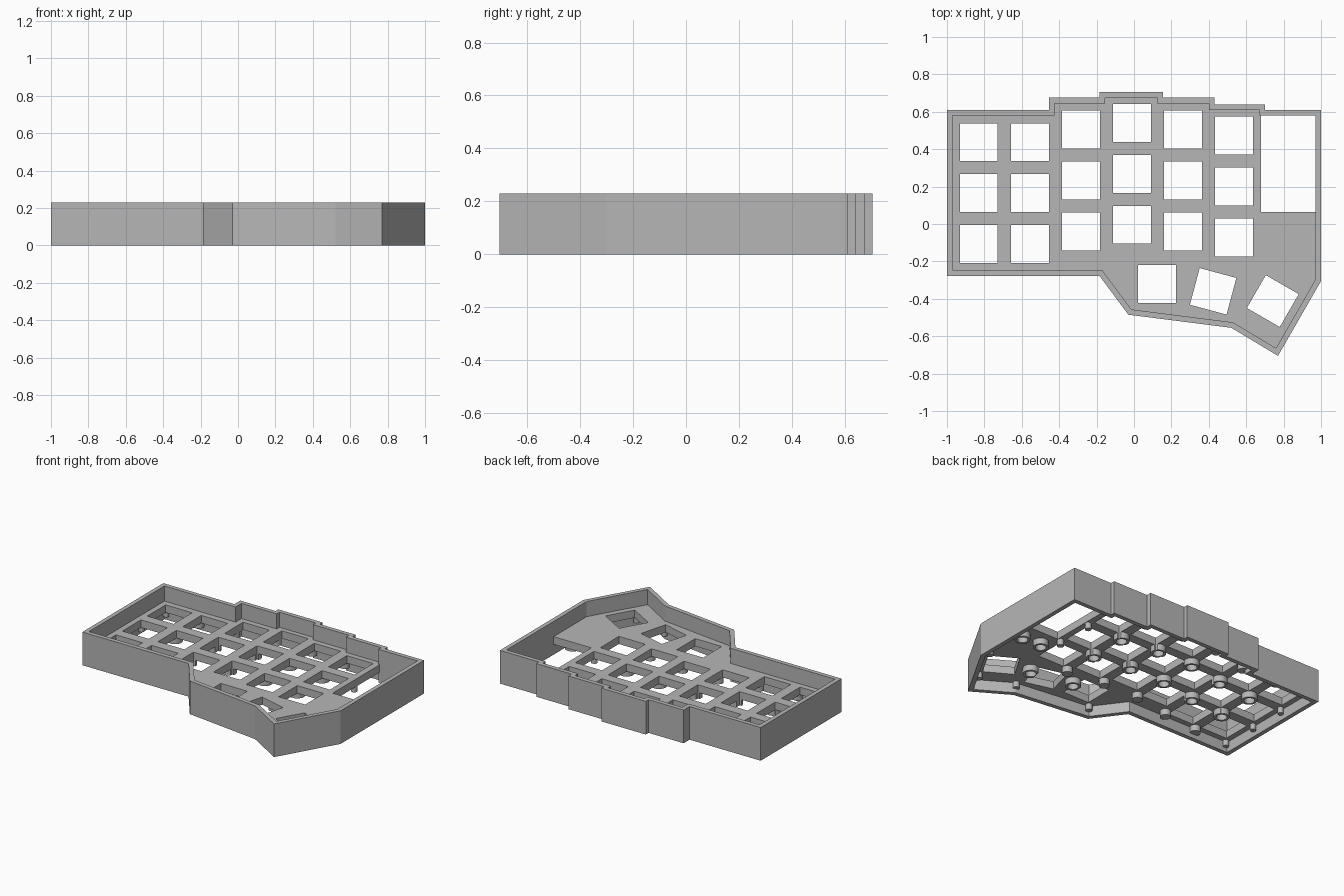
import bpy
import bmesh
from math import cos, sin, pi, radians
from mathutils import Vector, Matrix

if "Cube" in bpy.data.objects:
    bpy.data.objects.remove(bpy.data.objects["Cube"], do_unlink=True)

HEIGHT, PLATE_TOP, PLATE_LOW, POST_LOW = 0.23, 0.125, 0.072, 0.03
WALL, HOLE, PITCH = 0.03, 0.203, 0.272

grey = bpy.data.materials.new("plain grey")
grey.use_nodes = True
grey.diffuse_color = (0.47, 0.47, 0.47, 1)
grey.node_tree.nodes["Principled BSDF"].inputs["Base Color"].default_value = grey.diffuse_color


def add_ring(bm, outer, inner, z0, z1):
    """Closed band between two loops of equal length."""
    rows = [[bm.verts.new((x, y, z)) for x, y in loop]
            for loop, z in ((outer, z0), (outer, z1), (inner, z1), (inner, z0))]
    n = len(outer)
    for r in range(4):
        a, b = rows[r], rows[(r + 1) % 4]
        for i in range(n):
            j = (i + 1) % n
            bm.faces.new((a[i], a[j], b[j], b[i]))


def add_prism(bm, loop, z0, z1):
    low = [bm.verts.new((x, y, z0)) for x, y in loop]
    top = [bm.verts.new((x, y, z1)) for x, y in loop]
    bm.faces.new(low)
    bm.faces.new(top)
    for i in range(len(loop)):
        j = (i + 1) % len(loop)
        bm.faces.new((low[i], low[j], top[j], top[i]))


def finish(name, bm):
    bmesh.ops.recalc_face_normals(bm, faces=bm.faces)
    mesh = bpy.data.meshes.new(name)
    bm.to_mesh(mesh)
    bm.free()
    mesh.materials.append(grey)
    obj = bpy.data.objects.new(name, mesh)
    bpy.context.collection.objects.link(obj)
    return obj


def inset(loop, d):
    """Offset a clockwise outline inwards by d with mitred corners."""
    pts = [Vector(p) for p in loop]
    result = []
    for i, p in enumerate(pts):
        e1 = (p - pts[i - 1]).normalized()
        e2 = (pts[(i + 1) % len(pts)] - p).normalized()
        n1, n2 = Vector((e1.y, -e1.x)), Vector((e2.y, -e2.x))
        result.append(p + (n1 + n2) * d / (1 + n1.dot(n2)))
    return result


def circle(x, y, r, n=24):
    return [(x + r * cos(2 * pi * i / n), y + r * sin(2 * pi * i / n)) for i in range(n)]


def rect(x, y, w, h, degrees=0):
    turn = Matrix.Rotation(radians(degrees), 2)
    return [Vector((x, y)) + turn @ Vector((sx * w / 2, sy * h / 2))
            for sx, sy in ((-1, -1), (1, -1), (1, 1), (-1, 1))]


# Outer wall following the stepped outline
outline = [(-1, .61), (-.455, .61), (-.455, .675), (-.185, .675), (-.185, .705),
           (.155, .705), (.155, .675), (.43, .675), (.43, .64), (.70, .64),
           (.70, .61), (1, .61), (1, -.305), (.77, -.705), (.52, -.555),
           (-.03, -.485), (-.185, -.277), (-1, -.277)]
bm = bmesh.new()
add_ring(bm, outline, inset(outline, WALL), 0, HEIGHT)
finish("case_wall", bm)

# Key columns (x, top row y) and angled thumb keys
columns = [(-.83, .437), (-.557, .437), (-.284, .505), (-.011, .54), (.262, .505), (.535, .472)]
thumbs = [(.123, -.32, 0), (.423, -.36, -15), (.742, -.412, -30)]

bm = bmesh.new()
for x, y in columns:
    for row in range(3):
        add_prism(bm, rect(x, y - row * PITCH, HOLE, HOLE), -.1, .4)
for x, y, angle in thumbs:
    add_prism(bm, rect(x, y, HOLE, HOLE, angle), -.1, .4)
# Large opening in the back corner
add_prism(bm, rect(.8325, .3325, .305, .535), -.1, .4)
cutter = finish("hole_cutter", bm)
cutter.hide_render = True

# Switch plate
bm = bmesh.new()
add_prism(bm, inset(outline, WALL - .002), PLATE_LOW, PLATE_TOP)
plate = finish("switch_plate", bm)

# Hollow standoffs where four holes meet and between the thumb keys
bm = bmesh.new()
spots = []
edge_spots = []
for (xa, ya), (xb, yb) in zip(columns, columns[1:]):
    x, y = (xa + xb) / 2, (ya + yb) / 2
    spots += [(x, y - PITCH * k) for k in (.5, 1.5)]
    edge_spots += [(x, min(ya, yb) + .125), (x, y - PITCH * 2.5 + .015)]
spots += [(.27, -.275), (.575, -.325), (.74, -.03), (.89, -.03)]
for x, y in spots:
    add_ring(bm, circle(x, y, .05), circle(x, y, .034), POST_LOW, PLATE_LOW + .005)
standoffs = finish("standoffs", bm)

# Solid bosses along the edges
bm = bmesh.new()
for x, y in edge_spots:
    add_prism(bm, circle(x, y, .034), POST_LOW, PLATE_LOW + .005)
for y in (.57, .30, .03, -.235):
    add_prism(bm, circle(-.95, y, .019, 16), POST_LOW, PLATE_LOW + .005)
for x, y in ((.657, .335), (.657, .065), (.785, -.58), (.92, -.31), (.0, -.44), (.53, -.52)):
    add_prism(bm, circle(x, y, .021, 16), POST_LOW, PLATE_LOW + .005)
bosses = finish("edge_bosses", bm)

# Cut the key holes through everything inside the wall
for obj in (plate, standoffs, bosses):
    mod = obj.modifiers.new("key holes", "BOOLEAN")
    mod.operation = "DIFFERENCE"
    mod.solver = "EXACT"
    mod.object = cutter
    bpy.ops.object.select_all(action="DESELECT")
    obj.select_set(True)
    bpy.context.view_layer.objects.active = obj
    bpy.ops.object.modifier_apply(modifier=mod.name)
    if obj is not plate:
        bpy.ops.object.shade_smooth_by_angle(angle=radians(30))
bpy.data.objects.remove(cutter, do_unlink=True)
